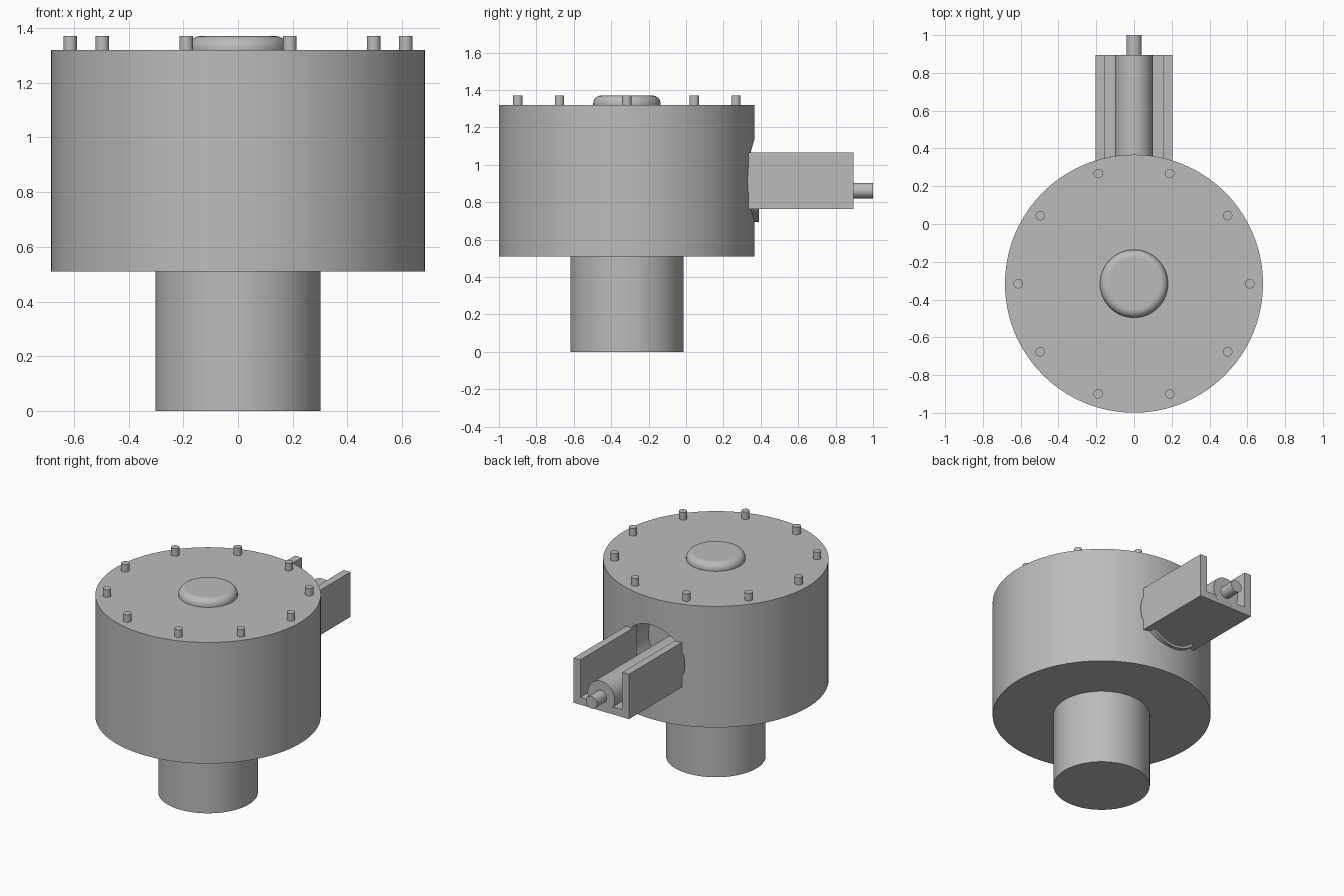
import bpy, bmesh, math
from mathutils import Matrix, Vector

if "Cube" in bpy.data.objects:
    bpy.data.objects.remove(bpy.data.objects["Cube"])

CY = -0.316          # y of the housing axis
GREY = bpy.data.materials.new("plain_grey")
GREY.diffuse_color = (0.5, 0.5, 0.5, 1)
GREY.use_nodes = True
GREY.node_tree.nodes["Principled BSDF"].inputs["Base Color"].default_value = GREY.diffuse_color


def finish(name, bm, smooth=True):
    bmesh.ops.recalc_face_normals(bm, faces=bm.faces[:])
    me = bpy.data.meshes.new(name)
    bm.to_mesh(me)
    bm.free()
    me.materials.append(GREY)
    ob = bpy.data.objects.new(name, me)
    bpy.context.collection.objects.link(ob)
    if smooth:
        shade(ob)
    return ob


def shade(ob):
    bpy.ops.object.select_all(action='DESELECT')
    ob.select_set(True)
    bpy.context.view_layer.objects.active = ob
    bpy.ops.object.shade_smooth_by_angle(angle=math.radians(35))


def cylinder(name, r, start, end, segs=64):
    """Capped cylinder between two points."""
    a, b = Vector(start), Vector(end)
    rot = (b - a).to_track_quat('Z', 'Y').to_matrix().to_4x4()
    bm = bmesh.new()
    bmesh.ops.create_cone(bm, cap_ends=True, segments=segs, radius1=r, radius2=r,
                          depth=(b - a).length,
                          matrix=Matrix.Translation((a + b) / 2) @ rot)
    return finish(name, bm)


def extrude_y(name, profile, y0, y1, smooth=False):
    """Closed x/z profile extruded along y."""
    bm = bmesh.new()
    face = bm.faces.new([bm.verts.new((x, y0, z)) for x, z in profile])
    ext = bmesh.ops.extrude_face_region(bm, geom=[face])
    moved = [v for v in ext["geom"] if isinstance(v, bmesh.types.BMVert)]
    bmesh.ops.translate(bm, verts=moved, vec=(0, y1 - y0, 0))
    return finish(name, bm, smooth)


# Main drum with a round side port
PORT_Z, PORT_R = 0.917, 0.222
drum = cylinder("drum_housing", 0.683, (0, CY, 0.51), (0, CY, 1.32), 128)
cutter = cylinder("port_cutter", PORT_R, (0, 0.08, PORT_Z), (0, 0.6, PORT_Z), 64)
cutter.hide_render = True
cutter.hide_viewport = True
cut = drum.modifiers.new("port", 'BOOLEAN')
cut.operation = 'DIFFERENCE'
cut.solver = 'EXACT'
cut.object = cutter
bpy.context.view_layer.objects.active = drum
bpy.ops.object.modifier_apply(modifier=cut.name)
bpy.data.objects.remove(cutter)
shade(drum)

# Lower stem
cylinder("lower_stem", 0.302, (0, CY, 0), (0, CY, 0.511), 96)

# Rounded cap in the middle of the lid
cap = cylinder("top_cap", 0.18, (0, CY, 1.32), (0, CY, 1.37), 64)
bm = bmesh.new()
bm.from_mesh(cap.data)
rim = [e for e in bm.edges if all(v.co.z > 1.36 for v in e.verts)]
bmesh.ops.bevel(bm, geom=rim, offset=0.042, segments=8, profile=0.5, affect='EDGES')
bm.to_mesh(cap.data)
bm.free()
shade(cap)

# Ring of ten lid pins
for i in range(10):
    a = math.radians(36 * i)
    x, y = 0.613 * math.cos(a), CY + 0.613 * math.sin(a)
    cylinder(f"lid_pin_{i + 1}", 0.025, (x, y, 1.315), (x, y, 1.37), 24)

# Open-topped channel
w, t, z0, z1 = 0.205, 0.05, 0.765, 1.065
extrude_y("side_channel", [(-w, z0), (w, z0), (w, z1), (w - t, z1), (w - t, z0 + t),
                           (t - w, z0 + t), (t - w, z1), (-w, z1)], 0.30, 0.895)

# Curved lip of the port below the channel
half = math.acos((PORT_Z - z0) / PORT_R)
arc = [half * (i / 12 - 1) for i in range(25)]
outer = [(PORT_R * math.sin(a), PORT_Z - PORT_R * math.cos(a)) for a in arc]
inner = [(0.92 * x, PORT_Z + 0.92 * (z - PORT_Z)) for x, z in reversed(outer)]
extrude_y("port_lip", outer + inner, 0.10, 0.39, True)

# Rod and its thinner shaft end
cylinder("drive_rod", 0.1, (0, 0.08, 0.865), (0, 0.896, 0.865), 64)
cylinder("shaft_end", 0.041, (0, 0.89, 0.862), (0, 1.0, 0.862), 32)
